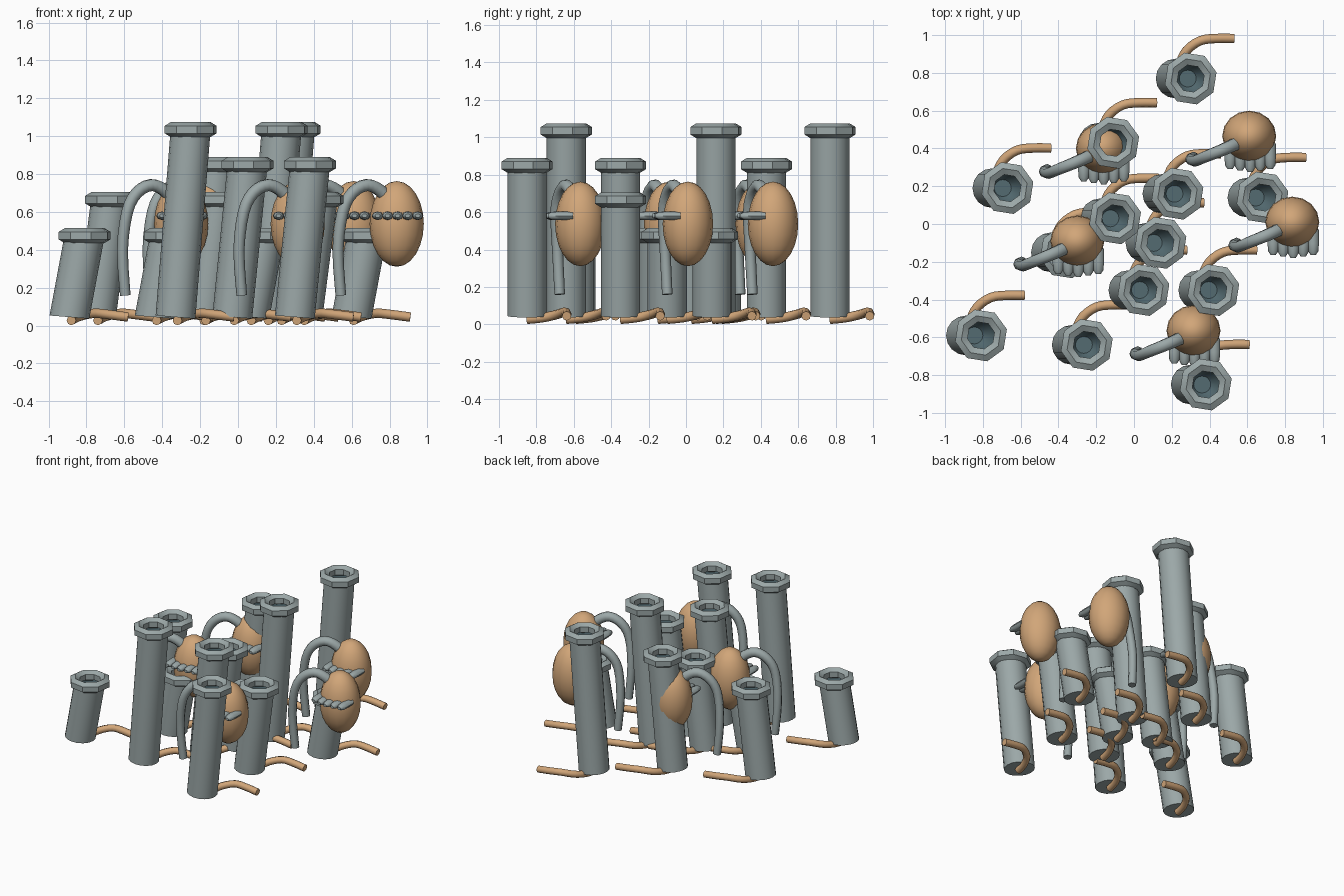
import bpy, bmesh, math
from mathutils import Vector

cube = bpy.data.objects.get("Cube")
if cube:
    bpy.data.objects.remove(cube, do_unlink=True)


def material(name, rgb):
    m = bpy.data.materials.new(name)
    m.use_nodes = True
    m.diffuse_color = (*rgb, 1)
    m.node_tree.nodes["Principled BSDF"].inputs["Base Color"].default_value = (*rgb, 1)
    return m


GREY = material("blue_grey", (0.33, 0.39, 0.39))
TAN = material("tan", (0.64, 0.38, 0.19))
TEAL = material("dark_teal", (0.09, 0.15, 0.17))


def finish(bm, name, mats, angle=40):
    bmesh.ops.recalc_face_normals(bm, faces=bm.faces)
    mesh = bpy.data.meshes.new(name)
    bm.to_mesh(mesh)
    bm.free()
    for m in mats:
        mesh.materials.append(m)
    ob = bpy.data.objects.new(name, mesh)
    bpy.context.collection.objects.link(ob)
    bpy.ops.object.select_all(action='DESELECT')
    ob.select_set(True)
    bpy.context.view_layer.objects.active = ob
    bpy.ops.object.shade_smooth_by_angle(angle=math.radians(angle))
    return ob


def bridge(bm, a, b, mat=0):
    n = len(a)
    for i in range(n):
        bm.faces.new((a[i], a[(i + 1) % n], b[(i + 1) % n], b[i])).material_index = mat


def sweep(name, points, radii, mat, sides=8, steps=3):
    """Round tube along a smoothed path."""
    pts = [Vector(p) for p in points]
    path, rads = [], []
    for i in range(len(pts) - 1):
        a, b, c, d = (pts[max(i - 1, 0)], pts[i], pts[i + 1], pts[min(i + 2, len(pts) - 1)])
        for k in range(steps):
            t = k / steps
            path.append(0.5 * (2 * b + (c - a) * t + (2 * a - 5 * b + 4 * c - d) * t * t
                               + (3 * b - a - 3 * c + d) * t ** 3))
            rads.append(radii[0] + (radii[1] - radii[0]) * (i + t) / (len(pts) - 1))
    path.append(pts[-1])
    rads.append(radii[1])
    bm = bmesh.new()
    rings, side = [], None
    for i, p in enumerate(path):
        tan = (path[min(i + 1, len(path) - 1)] - path[max(i - 1, 0)]).normalized()
        side = tan.orthogonal() if side is None else side - tan * side.dot(tan)
        side.normalize()
        up = tan.cross(side)
        ring = []
        for k in range(sides):
            a = math.tau * k / sides
            ring.append(bm.verts.new(p + rads[i] * (side * math.cos(a) + up * math.sin(a))))
        rings.append(ring)
    for a, b in zip(rings, rings[1:]):
        bridge(bm, a, b)
    bm.faces.new(rings[0])
    bm.faces.new(rings[-1])
    return finish(bm, name, [mat], 50)


def tube(x, y, top):
    """Leaning hollow tube with a faceted rim and a root at its foot."""
    lean, foot = 0.08, 0.045
    mouth = top - 0.035
    profile = [(foot, 0.105), (mouth, 0.105), (mouth, 0.09), (mouth - 0.14, 0.08), (mouth - 0.19, 0.045)]
    bm = bmesh.new()
    rings = []
    for z, r in profile:
        shift = lean * (z - mouth) / (mouth - foot)
        ring = []
        for k in range(16):
            a = math.tau * k / 16
            ring.append(bm.verts.new((x + shift + r * math.cos(a), y + r * math.sin(a),
                                      z - 0.08 * r * math.cos(a))))
        rings.append(ring)
    for i in range(len(rings) - 1):
        bridge(bm, rings[i], rings[i + 1], 1 if i > 1 else 0)
    bm.faces.new(rings[0])
    bm.faces.new(rings[-1]).material_index = 1
    finish(bm, "tube", [GREY, TEAL])

    # faceted rim
    bm = bmesh.new()
    rings = []
    for k in range(8):
        a = math.tau * (k + 0.3) / 8
        ring = []
        for j in range(6):
            b = math.tau * (j + 0.5) / 6
            r = 0.107 + 0.039 * math.cos(b)
            ring.append(bm.verts.new((x + r * math.cos(a), y + r * math.sin(a),
                                      mouth + 0.04 * math.sin(b))))
        rings.append(ring)
    for k in range(8):
        bridge(bm, rings[k], rings[(k + 1) % 8])
    finish(bm, "tube_rim", [GREY], 30)

    # curled root
    path = [(-0.07, 0.0, 0.027), (-0.055, 0.08, 0.035), (-0.02, 0.15, 0.05),
            (0.05, 0.2, 0.065), (0.13, 0.212, 0.058), (0.23, 0.212, 0.045)]
    sweep("root", [(x + p[0], y + p[1], p[2]) for p in path], (0.025, 0.025), TAN)


def pod(x, y):
    """Egg-shaped pod with a hooked stalk and a fringe of fingers."""
    bm = bmesh.new()
    bmesh.ops.create_uvsphere(bm, u_segments=16, v_segments=12, radius=1)
    for v in bm.verts:
        v.co = (x + 0.143 * v.co.x, y + 0.135 * v.co.y, 0.537 + 0.226 * v.co.z)
    finish(bm, "pod", [TAN])

    path = [(-0.295, -0.11, 0.16), (-0.31, -0.122, 0.4), (-0.285, -0.13, 0.6),
            (-0.235, -0.11, 0.7), (-0.16, -0.08, 0.742), (-0.09, -0.05, 0.715), (-0.03, -0.02, 0.65)]
    sweep("pod_stalk", [(x + p[0], y + p[1], p[2]) for p in path], (0.028, 0.036), GREY)

    # fringe fingers, side by side across the front
    for i in range(5):
        fx = x + 0.005 + (i - 2) * 0.053
        reach = 0.19 - 0.008 * abs(i - 2)
        bm = bmesh.new()
        rings = []
        for t, r in ((0, 1), (0.55, 1), (0.85, 0.9), (1, 0.45)):
            ring = []
            for k in range(8):
                a = math.tau * k / 8
                ring.append(bm.verts.new((fx + 0.03 * r * math.cos(a),
                                          y - 0.04 - (reach - 0.04) * t,
                                          0.58 + 0.023 * r * math.sin(a))))
            rings.append(ring)
        for a, b in zip(rings, rings[1:]):
            bridge(bm, a, b)
        bm.faces.new(rings[0])
        bm.faces.new(rings[-1])
        finish(bm, "pod_finger", [GREY], 50)


# tubes grouped by height
clusters = {
    1.07: [(0.30, 0.77), (0.23, 0.16), (-0.25, -0.64)],
    0.885: [(-0.11, 0.43), (0.05, -0.35), (0.38, -0.85)],
    0.70: [(-0.67, 0.19), (-0.10, 0.03), (0.42, -0.35)],
    0.51: [(0.68, 0.14), (0.14, -0.10), (-0.81, -0.59), (-0.36, -0.15)],
}
for top, spots in clusters.items():
    for px, py in spots:
        tube(px, py, top)

# pods
for px, py in [(0.61, 0.465), (-0.165, 0.40), (-0.30, -0.09), (0.838, 0.01), (0.315, -0.565)]:
    pod(px, py)
